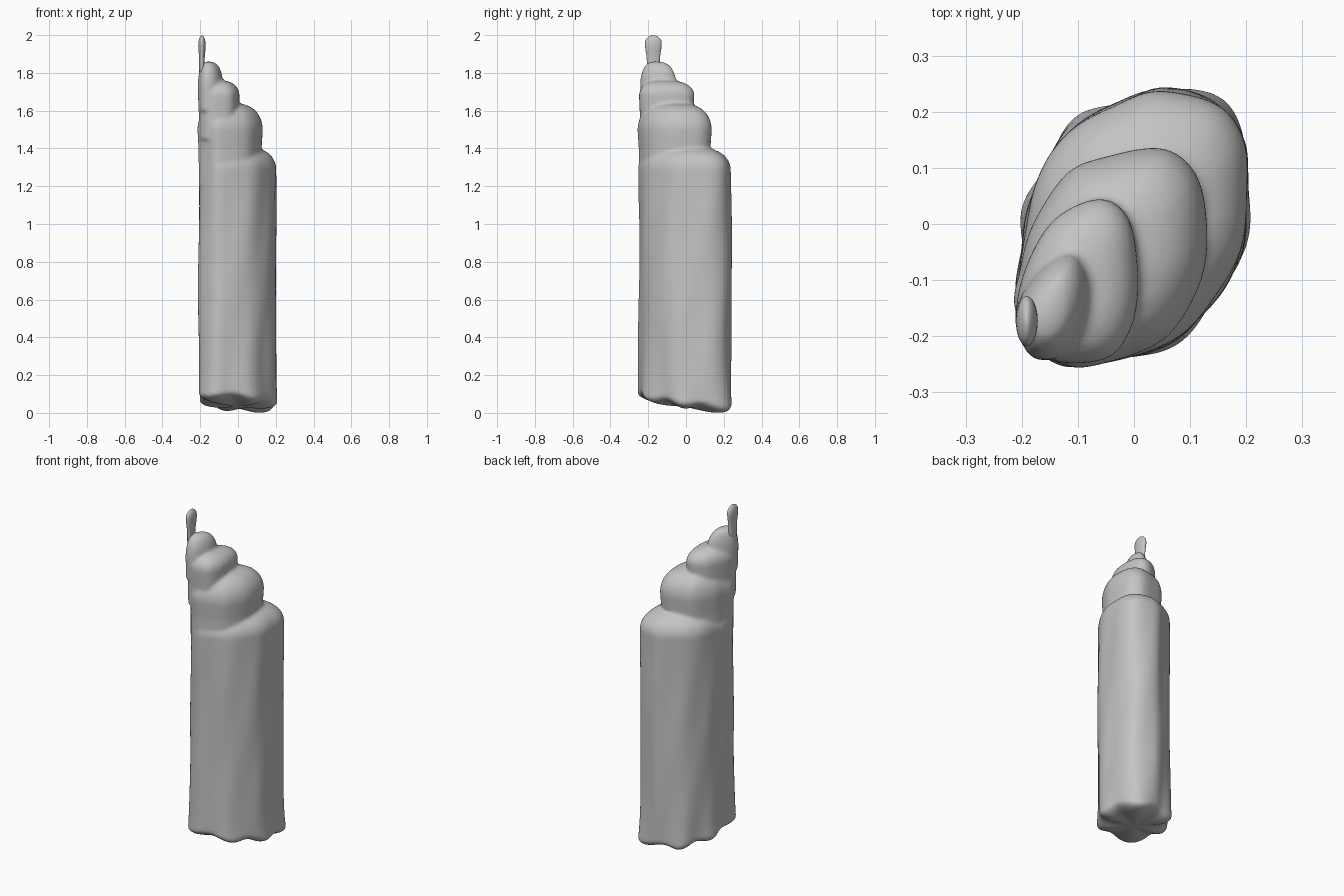
import bpy, bmesh, math
from mathutils import Vector

cube = bpy.data.objects.get("Cube")
if cube:
    bpy.data.objects.remove(cube, do_unlink=True)

wax = bpy.data.materials.new("grey wax")
wax.use_nodes = True
GREY = (0.55, 0.55, 0.55, 1)
wax.diffuse_color = GREY
wax.node_tree.nodes["Principled BSDF"].inputs["Base Color"].default_value = GREY


def closed_spline(points, steps=8):
    """Smooth closed outline through a few points."""
    pts = [Vector(p) for p in points]
    n, out = len(pts), []
    for i in range(n):
        a, b, c, d = (pts[(i + k) % n] for k in (-1, 0, 1, 2))
        for s in range(steps):
            t = s / steps
            out.append(0.5 * (2 * b + (c - a) * t + (2 * a - 5 * b + 4 * c - d) * t * t
                              + (3 * b - a - 3 * c + d) * t ** 3))
    return out


def loft(bm, rings):
    """Skin a stack of equal rings and close both ends."""
    loops = [[bm.verts.new(p) for p in ring] for ring in rings]
    n = len(loops[0])
    for low, high in zip(loops, loops[1:]):
        for i in range(n):
            j = (i + 1) % n
            bm.faces.new((low[i], low[j], high[j], high[i]))
    bm.faces.new(loops[0][::-1])
    bm.faces.new(loops[-1])


def dome(shoulder, top, power=3, steps=14):
    """Scale and height pairs for a rounded shoulder."""
    pairs = []
    for k in range(steps + 1):
        s = math.cos(k / steps * math.pi / 2 * 0.97)
        pairs.append((s, shoulder + (top - shoulder) * math.sqrt(1 - s ** power)))
    return pairs


def tier(bm, outline, center, floor, shoulder, top):
    """One rounded step of wax, slightly pinched at its foot."""
    pts, c = closed_spline(outline), Vector(center)
    levels = [(0.96, floor), (0.965, shoulder - 0.1), (0.985, shoulder - 0.05)]
    levels += dome(shoulder, top)
    loft(bm, [[(*(c + (p - c) * s), z) for p in pts] for s, z in levels])


def base_tier(bm, outline, shoulder, top):
    """Tall lumpy lower body with a slanted, lobed foot."""
    pts = closed_spline(outline)
    levels = [(s, 0.05 - z) for s, z in dome(0, 0.05, 4)][::-1]
    count = 30
    levels += [(1, 0.05 + (shoulder - 0.05) * k / count) for k in range(1, count)]
    levels += dome(shoulder, top)
    rings = []
    for s, z in levels:
        foot = math.exp(-z / 0.16)
        ring = []
        for p in pts:
            a = math.atan2(p.y, p.x)
            lump = 0.01 * math.sin(3 * a + 5 * z) + 0.008 * math.sin(7 * a - 8 * z)
            flare = 0.03 * foot + 0.05 * foot * math.cos(6 * a + 0.6)
            q = p * s * (0.97 + lump + flare)
            slant = 0.03 - 0.15 * q.y - 0.04 * q.x - 0.012 * s * math.cos(6 * a + 0.6)
            ring.append(Vector((q.x, q.y, z + slant * math.exp(-z / 0.25))))
        rings.append(ring)
    lowest = min(v.z for ring in rings for v in ring)
    for ring in rings:
        for v in ring:
            v.z -= lowest * max(0, 1 - v.z / 0.5)
    loft(bm, rings)


def make_object(name, bm):
    bmesh.ops.recalc_face_normals(bm, faces=bm.faces)
    mesh = bpy.data.meshes.new(name)
    bm.to_mesh(mesh)
    bm.free()
    mesh.materials.append(wax)
    for f in mesh.polygons:
        f.use_smooth = True
    obj = bpy.data.objects.new(name, mesh)
    bpy.context.collection.objects.link(obj)
    return obj


# Stepped wax body: four tiers fused into one skin
bm = bmesh.new()
base_tier(bm, [(-.21, -.16), (-.13, -.25), (-.04, -.25), (.06, -.22), (.13, -.16),
               (.19, -.07), (.207, .05), (.2, .15), (.15, .22), (.05, .248),
               (-.03, .22), (-.12, .17), (-.18, .07), (-.203, -.03)], 1.29, 1.41)
tier(bm, [(-.21, -.16), (-.13, -.25), (-.04, -.245), (.06, -.2), (.12, -.1), (.13, 0),
          (.11, .09), (.05, .135), (-.05, .12), (-.12, .09), (-.18, 0), (-.203, -.08)],
     (-.05, -.06), 1.2, 1.5, 1.64)
tier(bm, [(-.21, -.16), (-.19, -.07), (-.14, .01), (-.06, .045), (-.01, .01), (.007, -.08),
          (0, -.17), (-.04, -.235), (-.12, -.248), (-.18, -.225)],
     (-.11, -.12), 1.45, 1.68, 1.76)
tier(bm, [(-.212, -.16), (-.17, -.085), (-.11, -.05), (-.08, -.1), (-.09, -.18),
          (-.13, -.235), (-.185, -.235)], (-.16, -.16), 1.6, 1.73, 1.86)
body = make_object("wax_body", bm)
remesh = body.modifiers.new("fuse", 'REMESH')
remesh.mode = 'VOXEL'
remesh.voxel_size = 0.01
remesh.use_smooth_shade = True
soften = body.modifiers.new("soften", 'SMOOTH')
soften.factor = 0.5
soften.iterations = 4

# Flat leaf-shaped wick: height, half thickness, half width
bm = bmesh.new()
profile = [(1.78, .018, .036), (1.85, .014, .034), (1.89, .015, .036), (1.93, .02, .044),
           (1.96, .02, .047), (1.98, .016, .04), (1.994, .009, .023), (2.0, .002, .005)]
loft(bm, [[(-.191 + rx * math.cos(a), -.173 + ry * math.sin(a), z)
           for a in (k * math.tau / 20 for k in range(20))] for z, rx, ry in profile])
wick = make_object("wick", bm)
sub = wick.modifiers.new("round", 'SUBSURF')
sub.levels = sub.render_levels = 1
